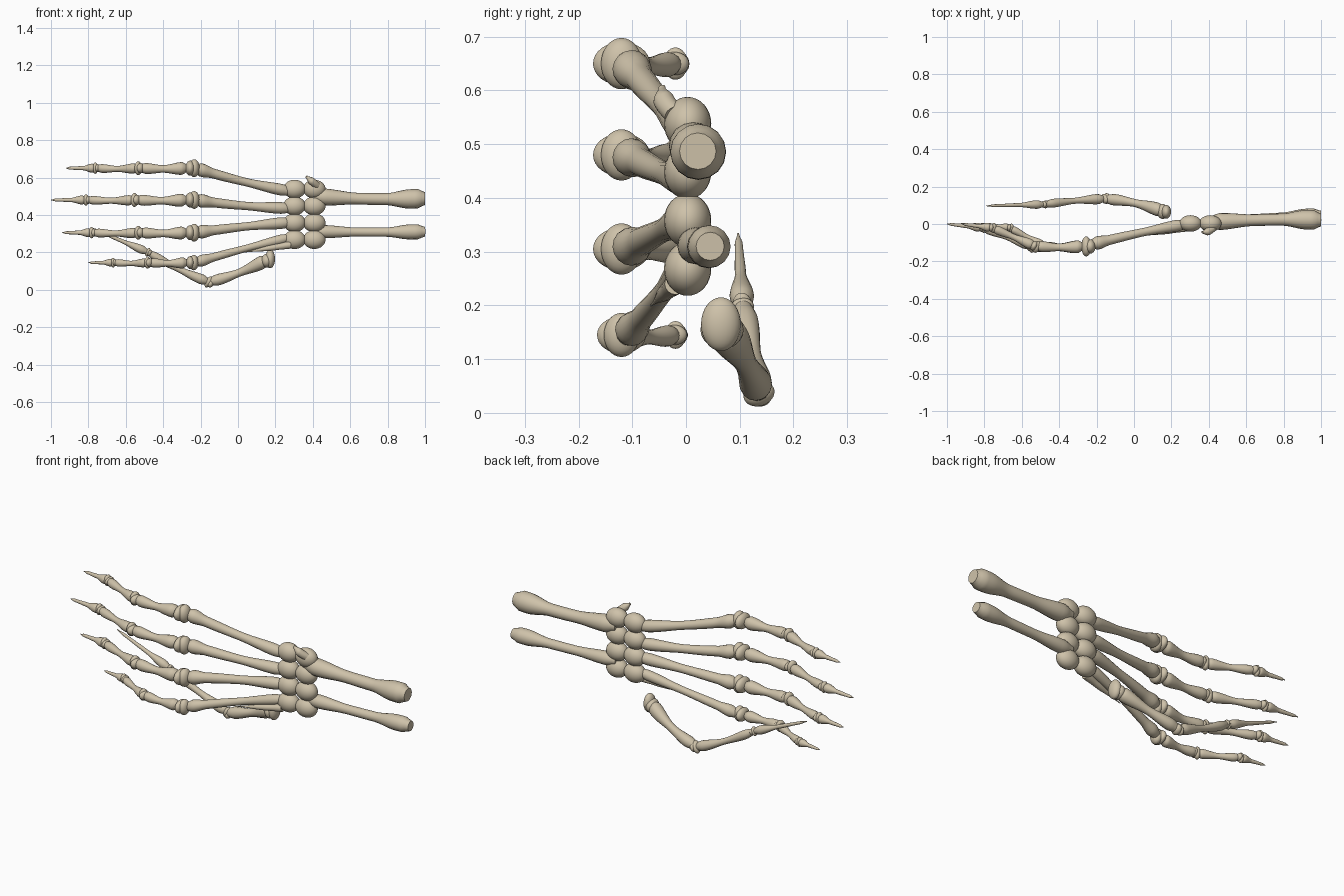
import bpy, bmesh, math
from mathutils import Vector, Matrix

cube = bpy.data.objects.get("Cube")
if cube:
    bpy.data.objects.remove(cube, do_unlink=True)

bone_mat = bpy.data.materials.new("bone beige")
bone_mat.use_nodes = True
colour = (0.62, 0.54, 0.40, 1)
bone_mat.diffuse_color = colour
bone_mat.node_tree.nodes["Principled BSDF"].inputs["Base Color"].default_value = colour


def finish(name, bm):
    bmesh.ops.recalc_face_normals(bm, faces=bm.faces)
    for f in bm.faces:
        f.smooth = True
    mesh = bpy.data.meshes.new(name)
    bm.to_mesh(mesh)
    bm.free()
    mesh.materials.append(bone_mat)
    obj = bpy.data.objects.new(name, mesh)
    bpy.context.collection.objects.link(obj)
    return obj


def ellipsoid(name, centre, radii, direction=(1, 0, 0)):
    bm = bmesh.new()
    turn = Vector((1, 0, 0)).rotation_difference(Vector(direction)).to_matrix().to_4x4()
    place = Matrix.Translation(centre) @ turn @ Matrix.Diagonal((*radii, 1))
    bmesh.ops.create_uvsphere(bm, u_segments=24, v_segments=16, radius=1, matrix=place)
    return finish(name, bm)


def radius_at(profile, t):
    for (t0, r0), (t1, r1) in zip(profile, profile[1:]):
        if t <= t1:
            u = (t - t0) / (t1 - t0)
            return r0 + (r1 - r0) * u * u * (3 - 2 * u)
    return profile[-1][1]


def bone(name, a, b, profile, bow=(0, 0, 0), scale=1.0, sides=16, rings=32):
    """Loft round rings of varying radius along a gently bowed line."""
    a, b, bow = Vector(a), Vector(b), Vector(bow)
    axis = (b - a).normalized()
    side = axis.cross(Vector((0, 0, 1))).normalized()
    up = side.cross(axis)
    bm = bmesh.new()
    loops = []
    for i in range(rings + 1):
        t = i / rings
        c = a.lerp(b, t) + bow * math.sin(math.pi * t)
        r = radius_at(profile, t) * scale
        loops.append([bm.verts.new(c + r * (side * math.cos(k * math.tau / sides)
                                            + up * math.sin(k * math.tau / sides)))
                      for k in range(sides)])
    for p, q in zip(loops, loops[1:]):
        for k in range(sides):
            n = (k + 1) % sides
            bm.faces.new((p[k], p[n], q[n], q[k]))
    bm.faces.new(loops[0])
    bm.faces.new(loops[-1])
    obj = finish(name, bm)
    bpy.ops.object.select_all(action='DESELECT')
    bpy.context.view_layer.objects.active = obj
    obj.select_set(True)
    bpy.ops.object.shade_smooth_by_angle(angle=math.radians(50))
    return obj


# Radius profiles along each kind of bone
METACARPAL = [(0, .024), (.1, .031), (.45, .022), (.8, .026), (.93, .036), (1, .024)]
PHALANX = [(0, .02), (.12, .034), (.5, .02), (.85, .029), (1, .02)]
TIP = [(0, .014), (.12, .024), (.45, .011), (.85, .008), (1, .002)]
FOREARM = [(0, .03), (.1, .045), (.4, .031), (.65, .032), (.87, .052), (.93, .052), (1, .034)]


def joint(name, centre, size, direction):
    """A tall rounded ridge with a broader, flatter cap beside it."""
    c, d = Vector(centre), Vector(direction).normalized()
    ellipsoid(name + "_ridge", c + d * size * .1, (size * .5, size * .76, size), d)
    ellipsoid(name + "_cap", c - d * size * .3, (size * .55, size * .9, size * .72), d)


# Fingers: height at wrist, then height and x of knuckle, joints and tip
fingers = {
    "index": (.525, .65, (-.25, -.53, -.76, -.92)),
    "middle": (.435, .48, (-.25, -.55, -.81, -1.0)),
    "ring": (.36, .305, (-.25, -.53, -.78, -.94)),
    "little": (.28, .145, (-.25, -.48, -.665, -.80)),
}
depths = (-.12, -.118, -.02, 0)
for name, (wrist_z, z, xs) in fingers.items():
    small = .86 if name == "little" else 1.0
    p = [Vector((x, y, z)) for x, y in zip(xs, depths)]
    bone(name + "_metacarpal", (.28, 0, wrist_z), p[0] + Vector((.02, .01, 0)),
         METACARPAL, (0, .006, -.008 if z > .4 else .004), small)
    joint(name + "_knuckle", p[0], .053 * small, (-1, 0, 0))
    bone(name + "_first_phalanx", p[0] + Vector((-.02, 0, 0)), p[1], PHALANX,
         (0, -.006, -.004), small)
    joint(name + "_middle_joint", p[1], .037 * small, p[2] - p[1])
    bone(name + "_second_phalanx", p[1], p[2], PHALANX, (0, 0, -.004), .8 * small)
    joint(name + "_end_joint", p[2], .03 * small, p[3] - p[2])
    bone(name + "_fingertip", p[2], p[3], TIP, (0, 0, 0), small)

# Thumb
base, bend, mid, tip = [Vector(v) for v in
                        ((.165, .065, .165), (-.155, .135, .04), (-.48, .105, .2), (-.79, .097, .333))]
ellipsoid("thumb_base_ridge", base + Vector((.007, 0, 0)), (.026, .037, .05))
ellipsoid("thumb_base_cap", base + Vector((-.012, .002, -.01)), (.03, .04, .036))
bone("thumb_metacarpal", base, bend, PHALANX, (0, .012, -.012), 1.05)
joint("thumb_knuckle", bend, .033, mid - bend)
bone("thumb_phalanx", bend, mid, PHALANX, (0, .004, -.01), .8)
joint("thumb_end_joint", mid, .024, tip - mid)
bone("thumb_tip", mid, tip, TIP, (0, 0, 0), .95)

# Wrist: two columns of four rounded bones
for col, x in enumerate((.302, .408)):
    for row, z in enumerate((.268, .358, .448, .538)):
        ellipsoid(f"wrist_bone_{col}_{row}", (x, .003, z), (.06, .044, .05))

# Small hooked bone on top of the wrist and slender spur below it
bone("wrist_hook", (.425, -.02, .555), (.365, -.045, .605),
     [(0, .02), (.5, .02), (1, .007)], (0, -.008, 0))
bone("wrist_spur", (.28, -.02, .24), (.03, -.065, .2),
     [(0, .02), (.3, .016), (1, .002)])

# Forearm pair
bone("upper_forearm", (.40, .01, .50), (1, .022, .487), FOREARM, (0, .006, -.008))
bone("lower_forearm", (.40, .015, .312), (1, .045, .31), FOREARM, (0, .002, -.003), .77)
